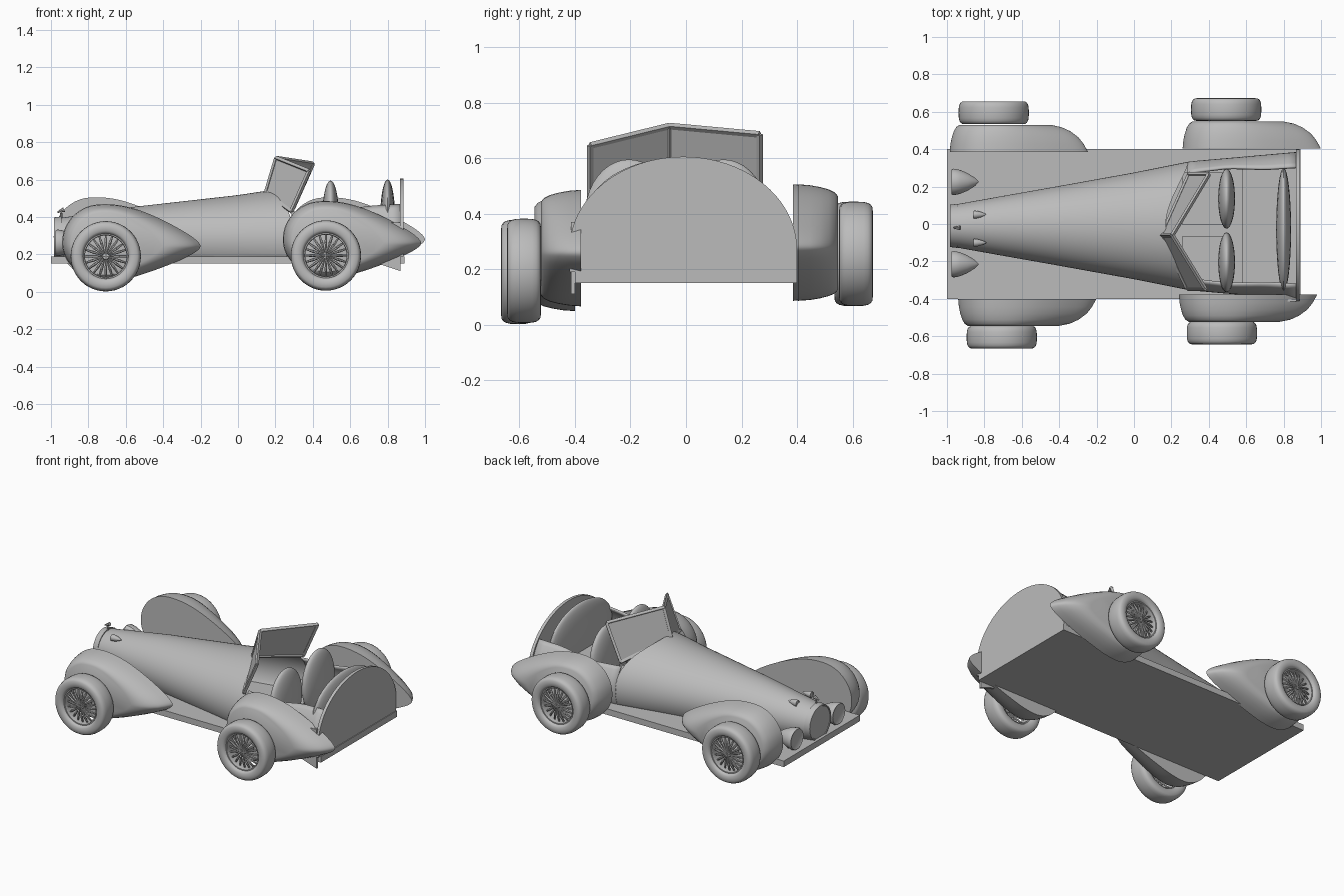
import bpy, bmesh, math
from mathutils import Vector, Matrix

if "Cube" in bpy.data.objects:
    bpy.data.objects.remove(bpy.data.objects["Cube"])

grey = bpy.data.materials.new("plain_grey")
grey.use_nodes = True
grey.diffuse_color = (0.5, 0.5, 0.5, 1)
grey.node_tree.nodes["Principled BSDF"].inputs["Base Color"].default_value = grey.diffuse_color


def finish(name, bm, smooth=35, weld=True):
    if weld:
        bmesh.ops.remove_doubles(bm, verts=bm.verts, dist=0.0002)
    bmesh.ops.recalc_face_normals(bm, faces=bm.faces)
    me = bpy.data.meshes.new(name)
    bm.to_mesh(me)
    bm.free()
    ob = bpy.data.objects.new(name, me)
    bpy.context.collection.objects.link(ob)
    me.materials.append(grey)
    if smooth:
        bpy.ops.object.select_all(action="DESELECT")
        ob.select_set(True)
        bpy.context.view_layer.objects.active = ob
        bpy.ops.object.shade_smooth_by_angle(angle=math.radians(smooth))
    return ob


def loft(rings, closed=True, caps=(True, True)):
    bm = bmesh.new()
    rows = [[bm.verts.new(p) for p in ring] for ring in rings]
    n = len(rows[0])
    for a, b in zip(rows, rows[1:]):
        for i in range(n if closed else n - 1):
            j = (i + 1) % n
            bm.faces.new((a[i], a[j], b[j], b[i]))
    for row, cap in zip((rows[0], rows[-1]), caps):
        if cap:
            bm.faces.new(row)
    return bm


def box(name, lo, hi):
    lo, hi = Vector(lo), Vector(hi)
    bm = bmesh.new()
    bmesh.ops.create_cube(bm, size=1, matrix=Matrix.Translation((lo + hi) / 2) @ Matrix.Diagonal((*(hi - lo), 1)))
    return finish(name, bm, 0)


def bar(bm, a, b, r1, r2=None, sides=8):
    a, b = Vector(a), Vector(b)
    rot = (b - a).to_track_quat("Z", "Y").to_matrix().to_4x4()
    bmesh.ops.create_cone(bm, cap_ends=True, segments=sides, radius1=r1, radius2=r1 if r2 is None else r2,
                          depth=(b - a).length, matrix=Matrix.Translation((a + b) / 2) @ rot)


def lathe_x(name, profile, centre, sides=28):
    # profile of (x, radius) turned around a lengthwise axis
    cx, cy, cz = centre
    turn = [2 * math.pi * i / sides for i in range(sides)]
    return finish(name, loft([[(cx + x, cy + r * math.cos(t), cz + r * math.sin(t)) for t in turn]
                              for x, r in profile]))


def interp(points, x):
    for (x0, v0), (x1, v1) in zip(points, points[1:]):
        if x <= x1:
            return v0 + (v1 - v0) * max(0, (x - x0) / (x1 - x0))
    return points[-1][1]


# Floor plate and rear panel
box("floor_plate", (-1, -0.4, 0.15), (0.89, 0.4, 0.19))
arch = [(-0.01 + 0.41 * math.cos(math.pi * i / 40), 0.27 + 0.335 * math.sin(math.pi * i / 40)) for i in range(41)]
arch += [(-0.42, 0.19), (0.4, 0.19)]
finish("rear_panel", loft([[(x, y, z) for y, z in arch] for x in (0.865, 0.885)]))

# Body shell: bonnet with curved cowl edge, then open cockpit sides
WIDTH = [(-0.98, 0.11), (-0.7, 0.16), (-0.4, 0.213), (0, 0.285), (0.3, 0.345), (0.87, 0.395)]
TOP = [(-0.98, 0.39), (-0.55, 0.455), (0, 0.517), (0.15, 0.54), (0.87, 0.6)]
RIM = [(0.29, 0.43), (0.5, 0.425), (0.7, 0.46), (0.87, 0.47)]


def skin(x, t):
    w, h = interp(WIDTH, x), interp(TOP, x) - 0.28
    return (x, -0.01 + w * math.cos(t), max(0.17, 0.28 + h * math.sin(t)))


bonnet = []
for i in range(25):
    ring = []
    for k in range(64):
        t = 2 * math.pi * k / 64
        end = 0.29 - 0.12 * max(0, math.sin(t)) ** 3
        ring.append(skin(-0.98 + (end + 0.98) * i / 24, t))
    bonnet.append(ring)
finish("bonnet", loft(bonnet, caps=(True, False)), 40)

for side, label in ((1, "left"), (-1, "right")):
    rows = []
    for i in range(13):
        x = 0.285 + 0.585 * i / 12
        top = math.asin((interp(RIM, x) - 0.28) / (interp(TOP, x) - 0.28))
        row = []
        for k in range(13):
            px, py, pz = skin(x, -0.45 + (top + 0.45) * k / 12)
            row.append((px, -0.01 + side * (py + 0.01), pz))
        rows.append(row)
    ob = finish(label + "_cockpit_side", loft(rows, False, (False, False)))
    solid = ob.modifiers.new("thickness", "SOLIDIFY")
    solid.thickness = 0.012

# Skirt corner that hangs under the floor at the rear right
bm = loft([[(0.72, y, 0.16), (0.87, y, 0.11), (0.87, y, 0.37), (0.8, y, 0.37)] for y in (-0.415, -0.4)])
finish("rear_skirt", bm, 0)

# Nose ring, mascot and lamps
lathe_x("nose_ring", [(0, 0.1), (-0.008, 0.106), (-0.008, 0.113), (0.03, 0.118)], (-0.975, -0.01, 0.285), 40)
bm = bmesh.new()
bar(bm, (-0.945, -0.02, 0.38), (-0.945, -0.02, 0.42), 0.006)
bar(bm, (-0.965, -0.02, 0.425), (-0.93, -0.02, 0.44), 0.004, 0.013)
finish("mascot", bm)
LAMP = [(0, 0.055), (-0.006, 0.066), (0.006, 0.071), (0.04, 0.064), (0.08, 0.047), (0.12, 0.022), (0.138, 0.003)]
for label, y, ys in (("left", 0.225, 0.05), ("right", -0.215, -0.1)):
    lathe_x(label + "_headlight", LAMP, (-0.97, y, 0.262))
    lathe_x(label + "_side_lamp", [(x * 0.48, r * 0.3) for x, r in LAMP], (-0.855, ys, 0.402), 16)
    bm = bmesh.new()
    bar(bm, (-0.92, y, 0.18), (-0.92, y, 0.25), 0.012)
    finish(label + "_headlight_post", bm)

# Teardrop fenders: outline given around the wheel centre, layered outwards
OUTLINE = [(-0.26, 0.02), (-0.245, 0.09), (-0.2, 0.157), (-0.13, 0.203), (-0.05, 0.218), (0.05, 0.212),
           (0.15, 0.187), (0.26, 0.142), (0.36, 0.09), (0.44, 0.04), (0.478, 0.0), (0.465, -0.028),
           (0.41, -0.062), (0.31, -0.106), (0.18, -0.153), (0.05, -0.19), (-0.06, -0.2), (-0.15, -0.168),
           (-0.22, -0.1), (-0.252, -0.04)]
LAYERS = [(0, 1, 1), (0.3, 0.985, 0.95), (0.55, 0.955, 0.89), (0.77, 0.915, 0.8),
          (0.92, 0.865, 0.7), (1, 0.8, 0.58)]


def smooth_loop(pts, steps=4):
    # Catmull-Rom subdivision of a closed outline
    out, n = [], len(pts)
    for i in range(n):
        p = [Vector(pts[(i + d) % n]) for d in (-1, 0, 1, 2)]
        for s in range(steps):
            t = s / steps
            out.append(0.5 * (2 * p[1] + (p[2] - p[0]) * t + (2 * p[0] - 5 * p[1] + 4 * p[2] - p[3]) * t ** 2
                              + (3 * p[1] - p[0] - 3 * p[2] + p[3]) * t ** 3))
    return out


def fender(name, x, y, z, side):
    rings = [[(x + p.x * (tail if p.x > 0 else body), y + side * 0.145 * f, z + p.y * body)
              for p in smooth_loop(OUTLINE)] for f, body, tail in LAYERS]
    finish(name, loft(rings), 40)


# Wire wheels: rounded tyre, rim, spokes, hub and knock-off nut
def wheel(name, x, y, z, side):
    def ring_part(part, centre_r, half_r, half_w, power):
        rings = []
        for i in range(48):
            a = 2 * math.pi * i / 48
            ring = []
            for k in range(20):
                t = 2 * math.pi * k / 20
                c, s = math.cos(t), math.sin(t)
                r = centre_r + half_r * math.copysign(abs(c) ** power, c)
                ring.append((x + r * math.cos(a), y + half_w * math.copysign(abs(s) ** power, s), z + r * math.sin(a)))
            rings.append(ring)
        finish(name + part, loft(rings + rings[:1], caps=(False, False)), 50)
    ring_part("_tyre", 0.152, 0.036, 0.061, 0.65)
    ring_part("_rim", 0.117, 0.006, 0.045, 0.5)
    bm = bmesh.new()
    for i in range(20):
        a = 2 * math.pi * i / 20
        u = Vector((math.cos(a), 0, math.sin(a)))
        c = Vector((x, y, z))
        out = Vector((0, side, 0))
        mid = c + u * 0.07 + out * 0.03
        bar(bm, c + u * 0.018 + out * 0.038, mid, 0.003, 0.008, 6)
        bar(bm, mid, c + u * 0.115 + out * 0.015, 0.008, 0.005, 6)
    finish(name + "_spokes", bm, 50, False)
    bm = bmesh.new()
    bar(bm, (x, y - side * 0.05, z), (x, y + side * 0.045, z), 0.022, 0.017, 20)
    bar(bm, (x - 0.026, y + side * 0.046, z), (x + 0.026, y + side * 0.046, z), 0.005)
    bar(bm, (x, y + side * 0.046, z - 0.018), (x, y + side * 0.046, z + 0.018), 0.005)
    finish(name + "_hub", bm, 40, False)


fender("front_left_fender", -0.725, 0.385, 0.287, 1)
fender("rear_left_fender", 0.52, 0.403, 0.287, 1)
fender("front_right_fender", -0.68, -0.4, 0.25, -1)
fender("rear_right_fender", 0.5, -0.378, 0.267, -1)
wheel("front_left_wheel", -0.75, 0.595, 0.255, 1)
wheel("rear_left_wheel", 0.493, 0.612, 0.255, 1)
wheel("front_right_wheel", -0.707, -0.605, 0.19, -1)
wheel("rear_right_wheel", 0.47, -0.583, 0.194, -1)

# Split V windscreen: panes with frame bars
low, high = Vector((0.15, -0.06, 0.53)), Vector((0.205, -0.06, 0.715))
for label, a, b in (("left", (0.295, 0.265, 0.45), (0.4, 0.265, 0.685)),
                    ("right", (0.285, -0.345, 0.43), (0.38, -0.345, 0.645))):
    corners = [low, high, Vector(b), Vector(a)]
    off = Vector((0.003, 0, 0))
    finish(label + "_pane", loft([[p - off for p in corners], [p + off for p in corners]]), 0)
    bm = bmesh.new()
    for i in range(4):
        bar(bm, corners[i], corners[(i + 1) % 4], 0.012, sides=4)
    finish(label + "_screen_frame", bm, 0, False)


# Seats: thin rounded backs and flat cushions
def seat_back(name, centre, size):
    bm = bmesh.new()
    bmesh.ops.create_uvsphere(bm, u_segments=32, v_segments=20, radius=1,
                              matrix=Matrix.Translation(centre) @ Matrix.Diagonal((*size, 1)))
    finish(name, bm, 60)


for label, y in (("left", 0.135), ("right", -0.205)):
    seat_back(label + "_seat_back", (0.495, y, 0.39), (0.045, 0.16, 0.205))
    box(label + "_seat_cushion", (0.26, y - 0.14, 0.19), (0.48, y + 0.14, 0.28))
seat_back("bench_back", (0.8, -0.03, 0.39), (0.04, 0.33, 0.21))
box("bench_cushion", (0.58, -0.35, 0.19), (0.79, 0.3, 0.3))
